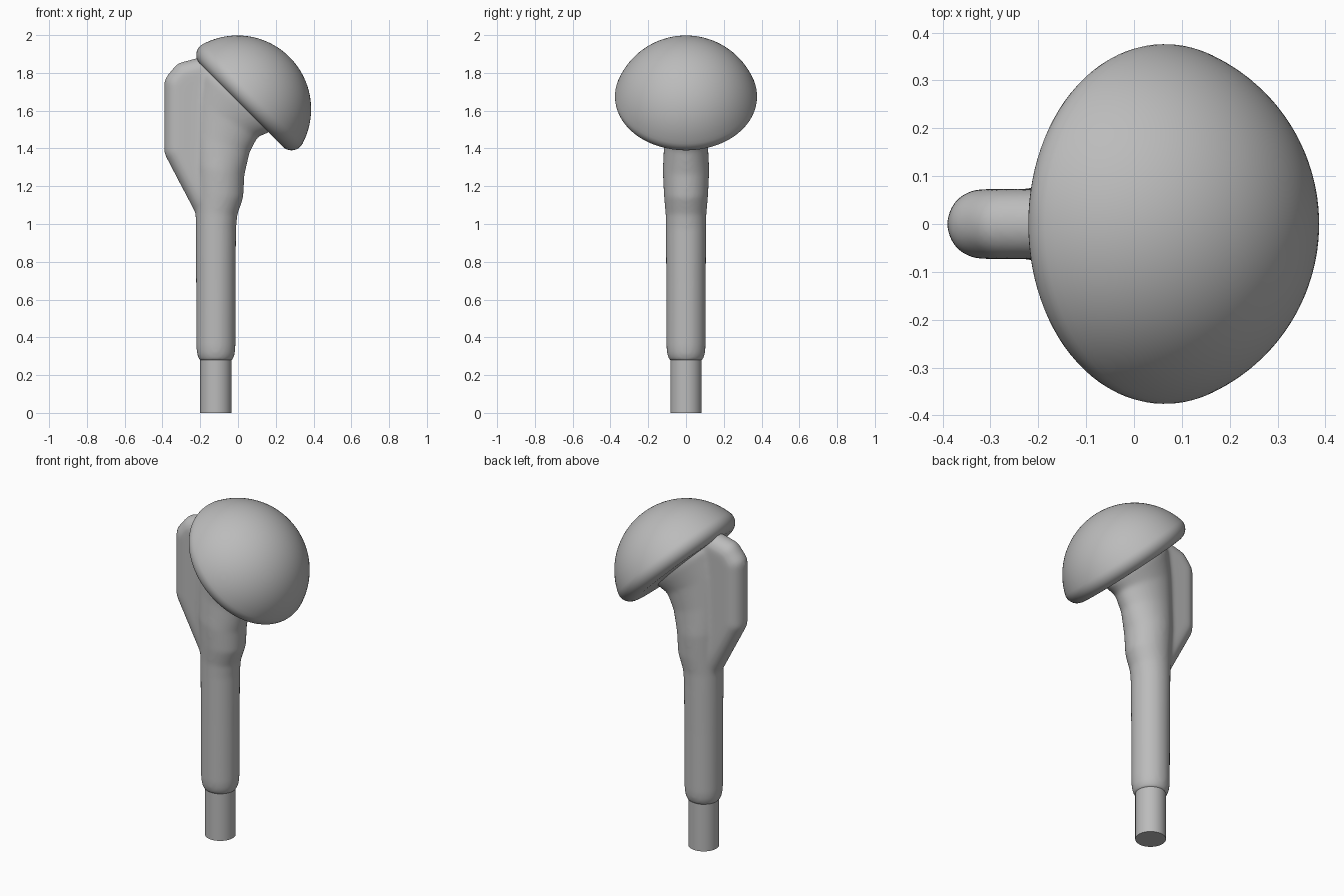
import bpy, bmesh, math
from mathutils import Vector, Matrix

cube = bpy.data.objects.get("Cube")
if cube:
    bpy.data.objects.remove(cube)

metal = bpy.data.materials.new("grey metal")
metal.use_nodes = True
GREY = (0.5, 0.5, 0.5, 1)
metal.diffuse_color = GREY
metal.node_tree.nodes["Principled BSDF"].inputs["Base Color"].default_value = GREY

STEM_X = -0.117


def make_object(name, bm):
    mesh = bpy.data.meshes.new(name)
    bm.to_mesh(mesh)
    bm.free()
    mesh.materials.append(metal)
    obj = bpy.data.objects.new(name, mesh)
    bpy.context.collection.objects.link(obj)
    return obj


def smooth(obj, angle=40):
    bpy.ops.object.select_all(action="DESELECT")
    obj.select_set(True)
    bpy.context.view_layer.objects.active = obj
    bpy.ops.object.shade_smooth_by_angle(angle=math.radians(angle))


def loft(bm, sections, sides=48):
    """Skin ellipses given by their left point, right point and half depth."""
    rings = []
    for (lx, lz), (rx, rz), depth in sections:
        left, right = Vector((lx, 0, lz)), Vector((rx, 0, rz))
        mid, half = (left + right) / 2, (right - left) / 2
        ring = []
        for i in range(sides):
            a = math.tau * i / sides
            ring.append(bm.verts.new(mid + half * math.cos(a) + Vector((0, depth * math.sin(a), 0))))
        rings.append(ring)
    for low, high in zip(rings, rings[1:]):
        for i in range(sides):
            j = (i + 1) % sides
            bm.faces.new((low[i], low[j], high[j], high[i]))
    bm.faces.new(rings[0][::-1])
    bm.faces.new(rings[-1])


def rounded_plate(bm, corners, radius):
    """Hull of equal balls: a plate with fully rounded edges."""
    balls = bmesh.new()
    for x, z in corners:
        bmesh.ops.create_uvsphere(balls, u_segments=24, v_segments=16, radius=radius,
                                  matrix=Matrix.Translation((x, 0, z)))
    hull = bmesh.ops.convex_hull(balls, input=balls.verts[:])
    junk = {v for v in hull["geom_interior"] + hull["geom_unused"] if isinstance(v, bmesh.types.BMVert)}
    bmesh.ops.delete(balls, geom=list(junk), context="VERTS")
    mesh = bpy.data.meshes.new("plate_temp")
    balls.to_mesh(mesh)
    balls.free()
    bm.from_mesh(mesh)
    bpy.data.meshes.remove(mesh)


# Narrow tip at the bottom of the stem
bm = bmesh.new()
bmesh.ops.create_cone(bm, cap_ends=True, segments=64, radius1=0.083, radius2=0.083, depth=0.34,
                      matrix=Matrix.Translation((STEM_X, 0, 0.17)))
smooth(make_object("stem_tip", bm))

# Stem, flared neck and side fin, blended into one body
bm = bmesh.new()
sections = [((STEM_X - r, z), (STEM_X + r, z), r)
            for z, r in ((0.275, 0.087), (0.31, 0.1), (0.35, 0.104), (0.7, 0.105), (0.98, 0.107))]
sections += [
    ((-0.225, 1.06), (-0.003, 1.05), 0.108),
    ((-0.228, 1.16), (0.028, 1.14), 0.117),
    ((-0.235, 1.31), (0.034, 1.26), 0.123),
    ((-0.24, 1.48), (0.062, 1.38), 0.116),
    ((-0.235, 1.66), (0.105, 1.46), 0.12),
    ((-0.205, 1.82), (0.165, 1.485), 0.14),
    ((-0.16, 1.87), (0.2, 1.52), 0.14),
]
loft(bm, sections)
rounded_plate(bm, ((-0.318, 1.39), (-0.318, 1.74), (-0.28, 1.787), (-0.15, 1.82),
                   (-0.06, 1.6), (-0.1, 1.07), (-0.15, 1.07)), 0.073)
bmesh.ops.recalc_face_normals(bm, faces=bm.faces[:])
body = make_object("stem_body_with_fin", bm)
remesh = body.modifiers.new("blend", "REMESH")
remesh.mode = "VOXEL"
remesh.voxel_size = 0.01
remesh.use_smooth_shade = True
relax = body.modifiers.new("relax", "SMOOTH")
relax.factor = 0.5
relax.iterations = 14

# Domed head: flat underside, rounded rim and spherical cap, tilted outward
R, RIM, RIM_R, RIM_S = 0.39, 0.066, 0.31, 0.095
join = math.atan2(RIM_S, RIM_R)
profile = [(0, RIM_S - RIM)]
for i in range(11):
    a = -math.pi / 2 + (join + math.pi / 2) * i / 10
    profile.append((RIM_R + RIM * math.cos(a), RIM_S + RIM * math.sin(a)))
for i in range(1, 25):
    a = join + (math.pi / 2 - join) * i / 24
    profile.append((R * math.cos(a), R * math.sin(a)))
bm = bmesh.new()
verts = [bm.verts.new((r, 0, s)) for r, s in profile]
edges = [bm.edges.new(pair) for pair in zip(verts, verts[1:])]
bmesh.ops.spin(bm, geom=verts + edges, cent=(0, 0, 0), axis=(0, 0, 1), angle=math.tau,
               steps=96, use_duplicate=False)
bmesh.ops.remove_doubles(bm, verts=bm.verts[:], dist=0.0005)
bmesh.ops.recalc_face_normals(bm, faces=bm.faces[:])
bm.transform(Matrix.Translation((-0.003, 0, 1.608)) @ Matrix.Rotation(math.pi / 4, 4, "Y"))
smooth(make_object("domed_head", bm))
